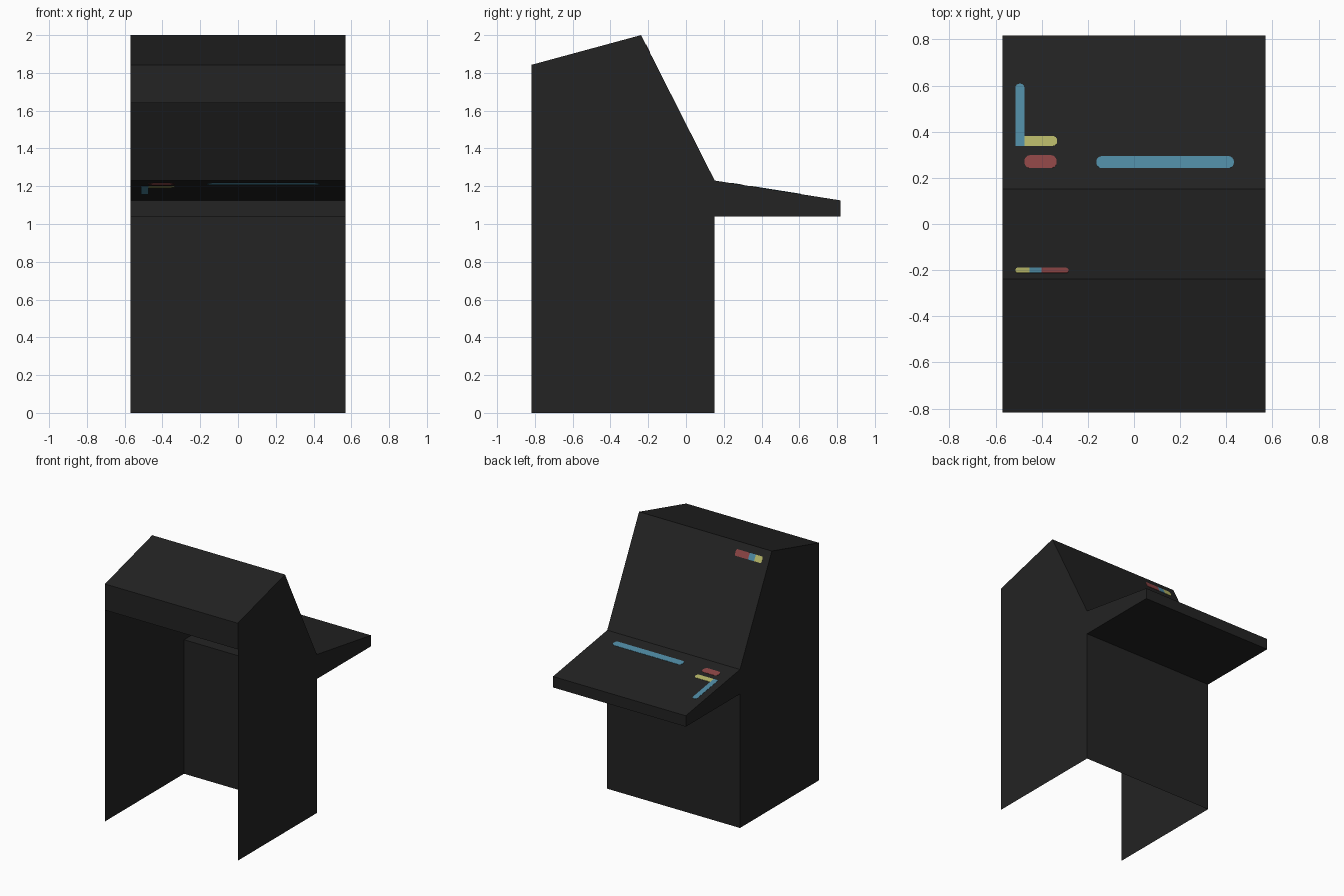
import bpy, math
from mathutils import Vector

if "Cube" in bpy.data.objects:
    bpy.data.objects.remove(bpy.data.objects["Cube"])

W = 0.57  # half width of the cabinet

# Cabinet outline in (y, z)
FOOT, SHOULDER, RIDGE = (-0.817, 0), (-0.817, 1.843), (-0.238, 2.0)
FOLD, LIP_TOP, LIP_LOW = (0.152, 1.23), (0.817, 1.125), (0.817, 1.04)
KNEE, BASE = (0.152, 1.04), (0.152, 0)
OUTLINE = [FOOT, SHOULDER, RIDGE, FOLD, LIP_TOP, LIP_LOW, KNEE, BASE]


def material(name, rgb):
    m = bpy.data.materials.new(name)
    m.diffuse_color = (*rgb, 1)
    m.use_nodes = True
    m.node_tree.nodes["Principled BSDF"].inputs["Base Color"].default_value = m.diffuse_color
    return m


BLACK = material("charcoal", (0.0168, 0.0168, 0.0168))
TEAL = material("teal", (0.08, 0.262, 0.376))
YELLOW = material("pale yellow", (0.479, 0.479, 0.141))
RED = material("dull red", (0.27, 0.061, 0.061))


def add(name, verts, faces, mat):
    me = bpy.data.meshes.new(name)
    me.from_pydata(verts, [], faces)
    me.materials.append(mat)
    me.update()
    ob = bpy.data.objects.new(name, me)
    bpy.context.collection.objects.link(ob)
    return ob


# Side panels, both facing outward
for name, x in (("left_side_panel", -W), ("right_side_panel", W)):
    loop = list(range(len(OUTLINE)))
    add(name, [(x, y, z) for y, z in OUTLINE], [loop if x < 0 else loop[::-1]], BLACK)

# Thin sheets spanning between the sides (front below the header and floor stay open)
for name, p, q in (("header_panel", (-0.817, 1.64), SHOULDER),
                   ("roof", SHOULDER, RIDGE),
                   ("screen_panel", RIDGE, FOLD),
                   ("desk_top", FOLD, LIP_TOP),
                   ("desk_edge", LIP_TOP, LIP_LOW),
                   ("desk_underside", LIP_LOW, KNEE),
                   ("lower_wall", KNEE, BASE)):
    add(name, [(-W, *p), (W, *p), (W, *q), (-W, *q)], [(0, 1, 2, 3)], BLACK)


def strip(name, mat, p, q, x0, x1, y0, y1, round_at):
    """Thin plate through the sheet p-q; round_at lists rounded corners
    0..3 = (x0,y0), (x1,y0), (x1,y1), (x0,y1)."""
    r = 0.45 * min(x1 - x0, y1 - y0)
    pts = []
    for i, (x, y, sx, sy) in enumerate(((x0, y0, 1, 1), (x1, y0, -1, 1),
                                        (x1, y1, -1, -1), (x0, y1, 1, -1))):
        if i in round_at:
            for k in range(5):
                a = math.pi + (i + k / 4) * math.pi / 2
                pts.append((x + sx * r + r * math.cos(a), y + sy * r + r * math.sin(a)))
        else:
            pts.append((x, y))
    slope = (q[1] - p[1]) / (q[0] - p[0])
    nrm = Vector((0, -slope, 1)).normalized() * 0.002
    mid = [Vector((x, y, p[1] + slope * (y - p[0]))) for x, y in pts]
    n = len(pts)
    faces = [list(range(n)), list(range(2 * n - 1, n - 1, -1))]
    faces += [(i, i + n, (i + 1) % n + n, (i + 1) % n) for i in range(n)]
    add(name, [v + nrm for v in mid] + [v - nrm for v in mid], faces, mat)


# Coloured key strips on the desk
DESK = (FOLD, LIP_TOP)
strip("long_key_strip", TEAL, *DESK, -0.163, 0.433, 0.242, 0.294, (0, 1, 2, 3))
strip("red_key_strip", RED, *DESK, -0.475, -0.335, 0.242, 0.298, (0, 1, 2, 3))
strip("yellow_key_strip", YELLOW, *DESK, -0.475, -0.333, 0.338, 0.381, (1, 2))
strip("side_key_strip", TEAL, *DESK, -0.514, -0.475, 0.338, 0.608, (2, 3))

# Tricolour badge at the top of the screen panel
SCREEN = (RIDGE, FOLD)
strip("badge_yellow", YELLOW, *SCREEN, -0.514, -0.452, -0.213, -0.191, (0, 3))
strip("badge_teal", TEAL, *SCREEN, -0.452, -0.4, -0.213, -0.191, ())
strip("badge_red", RED, *SCREEN, -0.4, -0.284, -0.213, -0.191, (1, 2))
